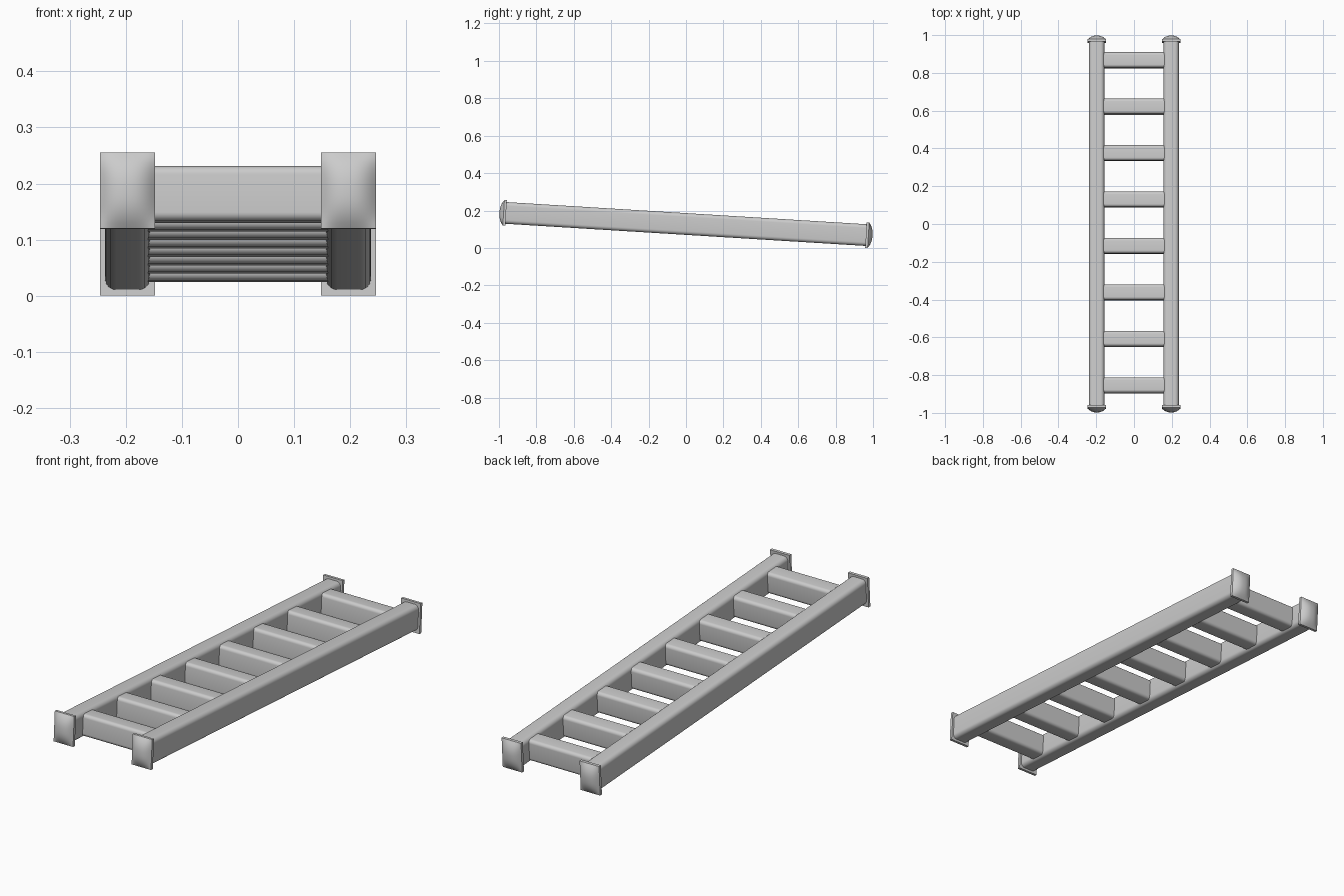
import bpy, bmesh, math
from mathutils import Matrix, Vector

if "Cube" in bpy.data.objects:
    bpy.data.objects.remove(bpy.data.objects["Cube"])

# The whole ladder leans gently: front end high, back end low
TILT = Matrix.Translation((0, 0, 0.128)) @ Matrix.Rotation(math.radians(-3.52), 4, 'X')


def finish(name, bm):
    bmesh.ops.recalc_face_normals(bm, faces=bm.faces)
    bm.transform(TILT)
    mesh = bpy.data.meshes.new(name)
    bm.to_mesh(mesh)
    bm.free()
    ob = bpy.data.objects.new(name, mesh)
    bpy.context.collection.objects.link(ob)
    bpy.ops.object.select_all(action='DESELECT')
    ob.select_set(True)
    bpy.context.view_layer.objects.active = ob
    bpy.ops.object.shade_smooth_by_angle(angle=math.radians(35))
    return ob


def rounded_bar(name, centre, size, axis, radius):
    """Box whose long edges (along axis 0=x, 1=y) are rounded."""
    bm = bmesh.new()
    bmesh.ops.create_cube(bm, size=1)
    bm.transform(Matrix.Translation(centre) @ Matrix.Diagonal((*size, 1)))
    unit = Vector((axis == 0, axis == 1, 0))
    edges = [e for e in bm.edges
             if abs((e.verts[0].co - e.verts[1].co).normalized().dot(unit)) > 0.9]
    bmesh.ops.bevel(bm, geom=edges, offset=radius, segments=6, profile=0.5, affect='EDGES')
    return finish(name, bm)


def end_cap(name, x, sign):
    """Rectangular plate with a softly domed outer face."""
    n, hw, hh, inner, rim, dome = 14, 0.049, 0.068, 0.964, 0.977, 0.022
    bm = bmesh.new()
    bmesh.ops.create_grid(bm, x_segments=n, y_segments=n, size=1)
    border = [e for e in bm.edges if e.is_boundary]
    back = bmesh.ops.extrude_edge_only(bm, edges=border)['geom']
    back_verts = {g for g in back if isinstance(g, bmesh.types.BMVert)}
    back_edges = [g for g in back if isinstance(g, bmesh.types.BMEdge)]
    for v in bm.verts:
        u, w = v.co.x, v.co.y
        rise = max(0, 1 - abs(u) ** 2.5) * max(0, 1 - abs(w) ** 2.5)
        y = inner if v in back_verts else rim + dome * rise
        v.co = (x + u * hw, sign * y, w * hh)
    bmesh.ops.contextual_create(bm, geom=back_edges)
    return finish(name, bm)


# Side rails and their end caps
for side, x in (("left", -0.197), ("right", 0.197)):
    rounded_bar(f"{side}_rail", (x, 0, 0), (0.08, 1.94, 0.116), 1, 0.02)
    end_cap(f"{side}_front_cap", x, -1)
    end_cap(f"{side}_back_cap", x, 1)

# Eight evenly spaced rungs
for i in range(8):
    y = 0.006 + (i - 3.5) * 0.2464
    rounded_bar(f"rung_{i + 1}", (0, y, 0), (0.33, 0.081, 0.098), 0, 0.015)
